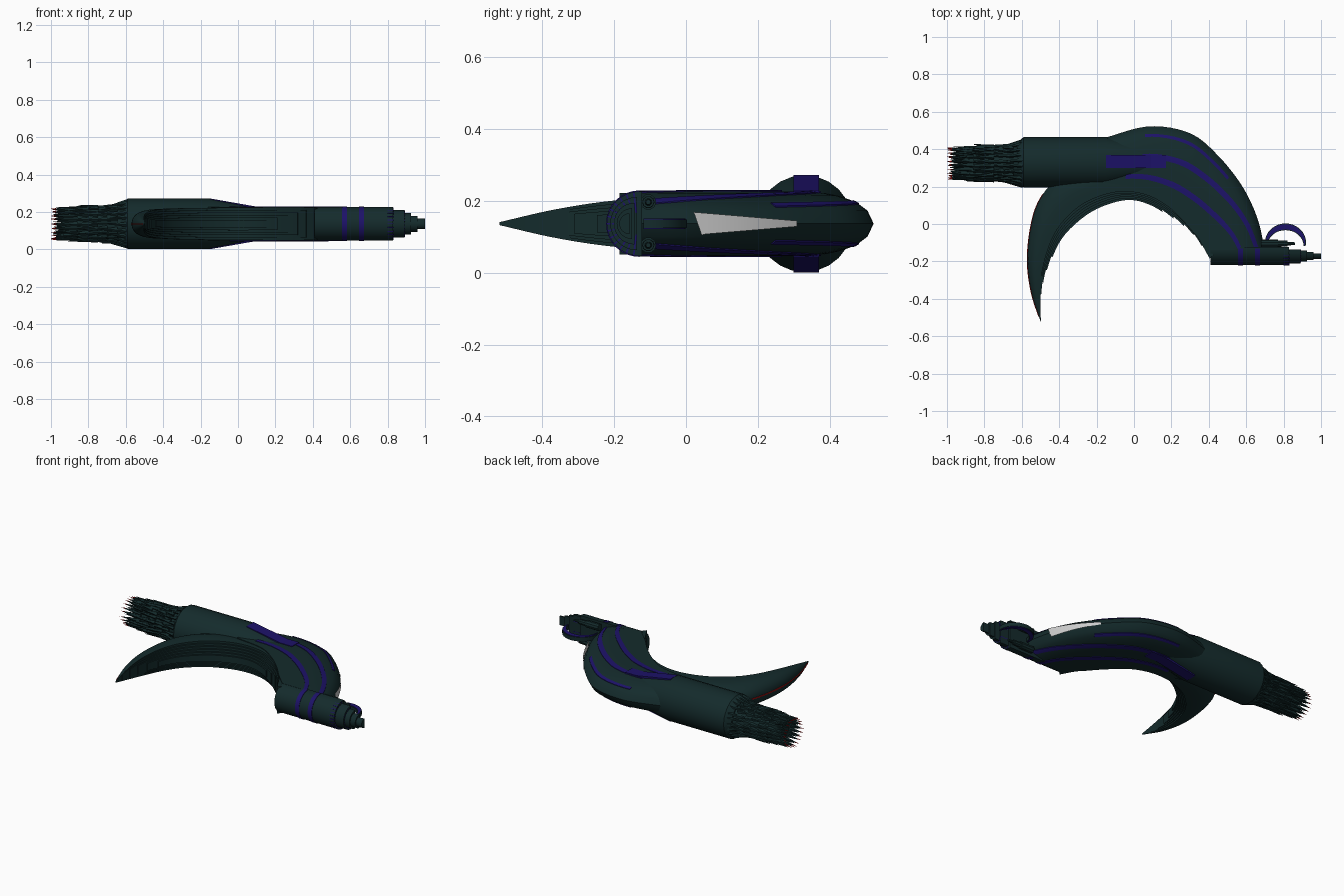
import bpy, math, random
from mathutils import Vector, Matrix

if "Cube" in bpy.data.objects:
    bpy.data.objects.remove(bpy.data.objects["Cube"])

random.seed(4)
Z = 0.137   # mid-plane height


def material(name, rgb):
    m = bpy.data.materials.new(name)
    m.diffuse_color = (*rgb, 1)
    m.use_nodes = True
    m.node_tree.nodes["Principled BSDF"].inputs["Base Color"].default_value = m.diffuse_color
    return m


DARK = material("dark_teal", (0.007, 0.024, 0.025))
BLUE = material("deep_blue", (0.012, 0.006, 0.14))
RED = material("red", (0.45, 0.005, 0.005))


def build(name, verts, faces, mat, smooth=True):
    me = bpy.data.meshes.new(name)
    me.from_pydata([tuple(v) for v in verts], [], faces)
    if mat:
        me.materials.append(mat)
    ob = bpy.data.objects.new(name, me)
    bpy.context.collection.objects.link(ob)
    bpy.ops.object.select_all(action='DESELECT')
    ob.select_set(True)
    bpy.context.view_layer.objects.active = ob
    bpy.ops.object.mode_set(mode='EDIT')
    bpy.ops.mesh.select_all(action='SELECT')
    bpy.ops.mesh.normals_make_consistent(inside=False)
    bpy.ops.object.mode_set(mode='OBJECT')
    if smooth:
        bpy.ops.object.shade_smooth_by_angle(angle=math.radians(32))
    return ob


def skin(name, rings, mat, smooth=True):
    n = len(rings[0])
    verts = [v for r in rings for v in r]
    faces = [(i * n + j, i * n + (j + 1) % n, (i + 1) * n + (j + 1) % n, (i + 1) * n + j)
             for i in range(len(rings) - 1) for j in range(n)]
    faces += [tuple(range(n)), tuple(range(len(verts) - n, len(verts)))]
    return build(name, verts, faces, mat, smooth)


def spline(pts, n):
    p = [Vector(q) for q in pts]
    p = [2 * p[0] - p[1]] + p + [2 * p[-1] - p[-2]]
    out = []
    for i in range(n + 1):
        t = i / n * (len(p) - 3)
        k = min(int(t), len(p) - 4)
        f = t - k
        a, b, c, d = p[k:k + 4]
        out.append(0.5 * (2 * b + (c - a) * f + (2 * a - 5 * b + 4 * c - d) * f ** 2
                          + (3 * b - a - 3 * c + d) * f ** 3))
    return out


def height(u, a):
    return 1 if u <= 1 - a else math.sqrt(max(0, 1 - ((u - 1 + a) / a) ** 2))


US = [0, .2, .4, .5, .6, .7, .8, .88, .95, 1]


def loft(name, outer, inner, hs, a, mat):
    # flat-sided section, rounded towards the outer curve
    rings = []
    for o, i, h in zip(outer, inner, hs):
        side = [(u, height(u, a) * h) for u in US]
        side += [(u, -z) for u, z in reversed(side[:-1])]
        rings.append([Vector((i.x + (o.x - i.x) * u, i.y + (o.y - i.y) * u, Z + z)) for u, z in side])
    return skin(name, rings, mat)


# Curved main body
N, A, H = 32, 0.6, 0.09
outer = spline([(-.16, .46, 0), (.08, .522, 0), (.3, .485, 0), (.45, .365, 0),
                (.58, .2, 0), (.66, .03, 0), (.7, -.14, 0)], N)
inner = spline([(-.16, .22, 0), (.03, .19, 0), (.15, .12, 0), (.25, .03, 0),
                (.33, -.06, 0), (.39, -.12, 0), (.41, -.14, 0)], N)
loft("curved_body", outer, inner, [H] * (N + 1), A, DARK)

# Blue stripes on both flat sides of the body
for k, (u0, u1, i0, i1, w) in enumerate([(.12, .55, 3, N, .04), (.45, .86, 5, N, .04),
                                         (.84, .93, 5, 19, .022)]):
    for s in (1, -1):
        rings = []
        for i in range(i0, i1 + 1):
            um = u0 + (u1 - u0) * i / N
            ring = []
            for u, lift in ((um - w, .003), (um, .0035), (um + w, .003), (um + w, -.004), (um - w, -.004)):
                p = inner[i].lerp(outer[i], u)
                ring.append((p.x, p.y, Z + s * (height(u, A) * H + lift)))
            rings.append(ring)
        skin(f"body_stripe_{k}_{'top' if s > 0 else 'bottom'}", rings, BLUE)

# Pale inset panel on the outer edge
idx = [i for i in range(N + 1) if 0.0 <= outer[i].y <= 0.335]
pv = []
for j, i in enumerate(idx):
    f = 1 - j / (len(idx) - 1)
    for dz, low in ((-.008 - .024 * (1 - f), 1), (.008 + .024 * (1 - f), 0)):
        q = outer[i]
        if low and j == len(idx) - 1:
            q = q.lerp(outer[i - 1], .7)
        pv.append((q.x + .004, q.y + .002, Z + dz))
build("edge_panel", pv, [(2 * j, 2 * j + 1, 2 * j + 3, 2 * j + 2) for j in range(len(idx) - 1)], None)


# Half-round foot and stepped nozzle
def half_round(name, x0, x1, y, r, mat, top=0.0):
    prof = [(y + top, r)] if top else []
    prof += [(y - r * math.sin(t), r * math.cos(t)) for t in [math.pi * k / 16 for k in range(17)]]
    prof += [(y + top, -r)] if top else []
    return skin(name, [[(x, a, Z + b) for a, b in prof] for x in (x0, x1)], mat)


half_round("foot", .41, .83, -.13, .09, DARK, .008)
for k, x in enumerate((.57, .66)):
    half_round(f"foot_stripe_{k}", x - .014, x + .014, -.13, .0925, BLUE)
for k, (x, y, r) in enumerate([(.89, -.137, .074), (.925, -.143, .058), (.96, -.15, .043), (1.0, -.157, .029)]):
    half_round(f"nozzle_step_{k}", .8, x, y, r, DARK)

# Blue rays on the nozzle shoulders
for k in range(13):
    t = math.pi * (k + .5) / 13
    d, n = Vector((0, -math.sin(t), math.cos(t))), Vector((0, math.cos(t), math.sin(t))) * .0022
    c = Vector((.0, -.135, Z))
    rings = [[c + d * r + n * a + Vector((x, 0, 0)) for a, x in ((-1, .8), (1, .8), (1, xe), (-1, xe))]
             for r, xe in ((.03, .892), (.071, .892), (.072, .832), (.088, .832))]
    skin(f"nozzle_ray_{k}", rings, BLUE, False)

# Hook above the nozzle, with blue core
for name, hz, grow, mat in (("hook", .012, 0, DARK), ("hook_core", .015, -.004, BLUE)):
    rings = []
    for k in range(19):
        t = math.radians(185 - 190 * k / 18)
        w = .005 + .013 * math.sin(math.pi * k / 18) + grow
        rings.append([(.81 + (.103 + s * w) * math.cos(t), -.11 + (.095 + s * w) * math.sin(t), Z + z)
                      for s, z in ((1, -hz), (1, hz), (-1, hz), (-1, -hz))])
    skin(name, rings, mat)


def lathe(name, prof, y, z, mat, n=24):
    return skin(name, [[(x, y + r * math.cos(2 * math.pi * k / n), z + r * math.sin(2 * math.pi * k / n))
                        for k in range(n)] for x, r in prof], mat)


# Small stepped prongs beside the hook
for s in (1, -1):
    lathe(f"prong_{'top' if s > 0 else 'bottom'}",
          [(.68, .022), (.77, .022), (.77, .017), (.82, .016), (.82, .01), (.86, .007)], -.105, Z + s * .06, DARK, 10)

# Sleeve with tapered end, and its blue inlay
lathe("sleeve", [(-.625, .105), (-.59, .135), (-.15, .135), (.09, .09), (.1, .05)], .33, Z, DARK)
inlay = [(-.15, .1355), (.09, .0935), (.17, .0935), (.17, -.0935), (.09, -.0935), (-.15, -.1355)]
skin("sleeve_inlay", [[(x, y, Z + z) for x, z in inlay] for y in (.3, .37)], BLUE, False)

# Bristle tail: core and rings of spikes
lathe("tail_core", [(-.58, .11), (-.66, .09), (-.8, .082), (-.9, .07), (-.92, .05)], .327, Z, DARK, 20)


def spikes(name, items, mat):
    verts, faces = [], []
    for base, tip, r in items:
        m, s = 5, len(verts)
        q = (tip - base).to_track_quat('Z', 'Y')
        verts += [base + q @ Vector((r * math.cos(6.2832 * k / m), r * math.sin(6.2832 * k / m), 0)) for k in range(m)]
        verts.append(tip)
        faces += [(s + k, s + (k + 1) % m, s + m) for k in range(m)] + [tuple(range(s, s + m))]
    build(name, verts, faces, mat, False)


bristles, tips = [], []
for x, length, r0, r1 in [(-.595, .1, .118, .1), (-.645, .1, .095, .1), (-.7, .1, .085, .1), (-.75, .11, .088, .1),
                          (-.8, .11, .083, .096), (-.86, .115, .078, .088), (-.88, .12, .07, .085), (-.87, .12, .045, .055)]:
    for k in range(22):
        t = 2 * math.pi * (k + random.uniform(-.2, .2)) / 22
        d = Vector((0, math.cos(t), math.sin(t)))
        base = Vector((x, .325, Z)) + d * r0
        tip = Vector((x - length, .325, Z)) + d * r1 * random.uniform(.95, 1.04)
        bristles.append((base, tip, .014))
        if x == -.88:
            tips.append((tip.lerp(base, .22), tip + Vector((-.0005, 0, 0)), .0038))
spikes("tail_bristles", bristles, DARK)
spikes("tail_red_tips", tips, RED)

# Layered crescent blade
M = 60
b_out = spline([(-.5, -.52, .004), (-.548, -.37, .037), (-.57, -.2, .06), (-.553, -.02, .074), (-.51, .12, .08),
                (-.42, .23, .084), (-.25, .3, .086), (0, .32, .086), (.22, .22, .086), (.36, .06, .086),
                (.45, -.14, .086)], M)
b_in = spline([(-.497, -.52, 0), (-.487, -.38, 0), (-.46, -.25, 0), (-.405, -.11, 0), (-.325, -.01, 0), (-.2, .08, 0),
               (-.04, .128, 0), (.09, .1, 0), (.21, .02, 0), (.31, -.08, 0), (.39, -.2, 0)], M)
for k in range(6):
    lo, hi = 3 * k, M - 3 * k
    rng = range(lo, hi + 1)
    loft(f"blade_layer_{k}", [b_out[i].lerp(b_in[i], .06 * k) for i in rng],
         [b_out[i].lerp(b_in[i], .75 + .05 * k) for i in rng],
         [b_out[i].z * (1 - .15 * k) for i in rng], .7, DARK)

# Red line along the outer blade edge
edge = b_out[1:27]
skin("blade_red_edge", [[(p.x + dx, p.y, Z + dz) for dx, dz in ((-.003, -.003), (-.003, .003), (.004, .003), (.004, -.003))]
                        for p in edge], RED)
